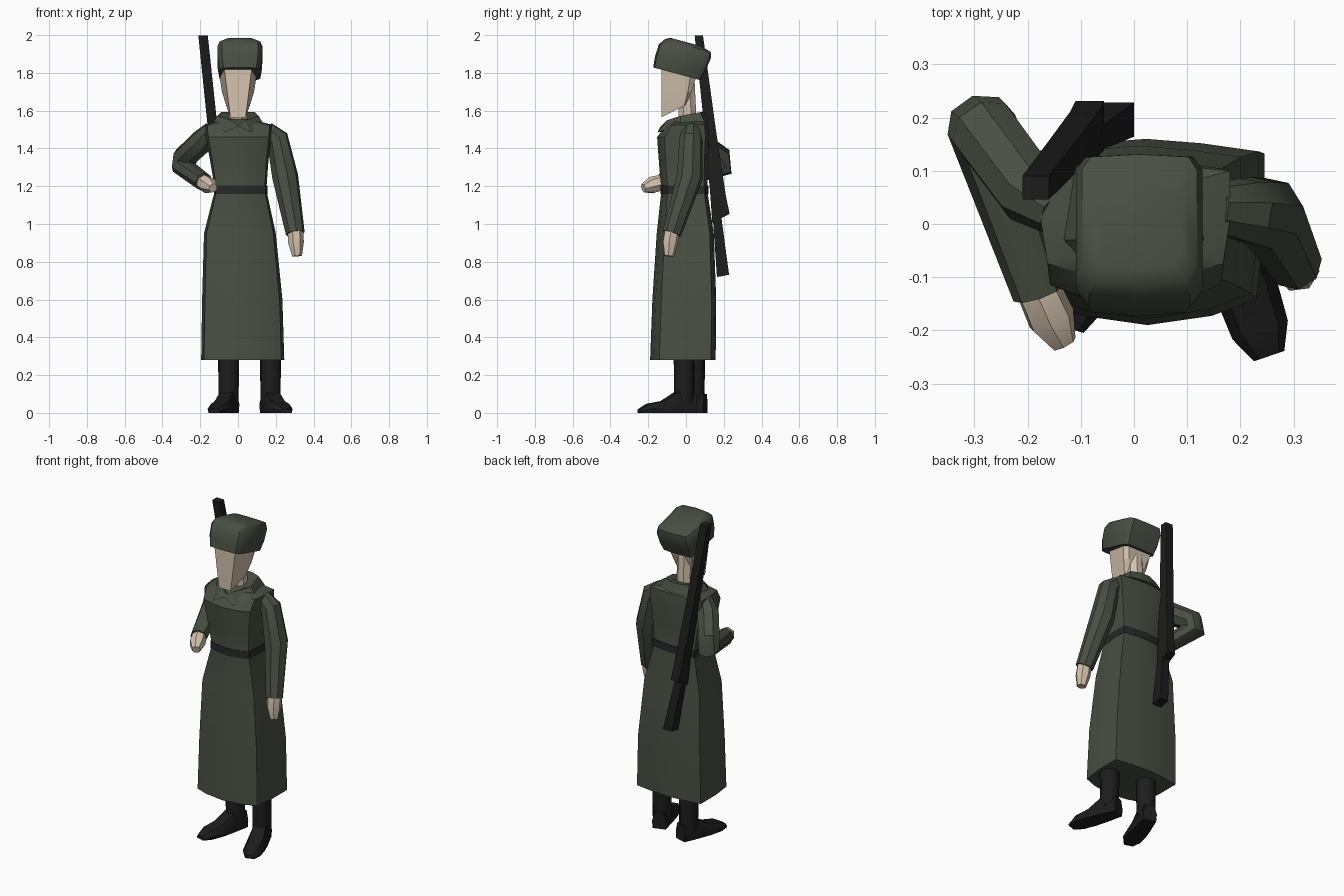
import bpy, bmesh, math
from mathutils import Vector, Matrix

if "Cube" in bpy.data.objects:
    bpy.data.objects.remove(bpy.data.objects["Cube"])


def material(name, rgb):
    m = bpy.data.materials.new(name)
    m.diffuse_color = (*rgb, 1)
    m.use_nodes = True
    m.node_tree.nodes["Principled BSDF"].inputs["Base Color"].default_value = m.diffuse_color
    return m


GREEN = material("green_cloth", (0.065, 0.078, 0.055))
SKIN = material("skin", (0.66, 0.54, 0.42))
BLACK = material("black", (0.012, 0.012, 0.012))
BELT = material("belt_leather", (0.02, 0.022, 0.02))


def loft(name, rings, mat, angle=35, caps=True):
    """Skin a list of equal-length point rings into one object."""
    bm = bmesh.new()
    vs = [[bm.verts.new(p) for p in r] for r in rings]
    n = len(vs[0])
    for a, b in zip(vs, vs[1:]):
        for i in range(n):
            j = (i + 1) % n
            bm.faces.new((a[i], a[j], b[j], b[i]))
    if caps:
        bm.faces.new(vs[0])
        bm.faces.new(vs[-1])
    bmesh.ops.recalc_face_normals(bm, faces=bm.faces)
    me = bpy.data.meshes.new(name)
    bm.to_mesh(me)
    bm.free()
    me.materials.append(mat)
    ob = bpy.data.objects.new(name, me)
    bpy.context.collection.objects.link(ob)
    bpy.ops.object.select_all(action='DESELECT')
    ob.select_set(True)
    bpy.context.view_layer.objects.active = ob
    if angle:
        bpy.ops.object.shade_smooth_by_angle(angle=math.radians(angle))
    return ob


def tube(name, path, mat, sides=8, angle=40):
    """Tapered limb through (x, y, z, radius) points."""
    pts = [Vector(p[:3]) for p in path]
    dirs = [(b - a).normalized() for a, b in zip(pts, pts[1:])]
    tans = [dirs[0]] + [(a + b).normalized() for a, b in zip(dirs, dirs[1:])] + [dirs[-1]]
    u = tans[0].orthogonal().normalized()
    rings, prev = [], tans[0]
    for p, t, q in zip(pts, tans, path):
        u = prev.rotation_difference(t) @ u
        w, prev = t.cross(u), t
        rings.append([p + q[3] * (math.cos(k) * u + math.sin(k) * w)
                      for k in (2 * math.pi * (i + .5) / sides for i in range(sides))])
    return loft(name, rings, mat, angle)


def mirrored(half):
    """Close a right-hand half outline (front to back) into a full ring."""
    return half + [(-x, y, z) for x, y, z in reversed(half)]


# coat body: angular outline stretched to the extents at each height
OUTLINE = [(0, -1), (.55, -.9), (.93, -.72), (1, 0), (1, .86), (.5, .95), (0, 1),
           (-.5, .95), (-1, .86), (-1, 0), (-.93, -.72), (-.55, -.9)]


def section(z, x0, x1, y0, y1, grow=0):
    cx, cy = (x0 + x1) / 2, (y0 + y1) / 2
    rx, ry = (x1 - x0) / 2 + grow, (y1 - y0) / 2 + grow
    return [(cx + a * rx, cy + b * ry, z) for a, b in OUTLINE]


loft("greatcoat", [section(*s) for s in (
    (.28, -.195, .245, -.19, .157),
    (.60, -.19, .235, -.178, .16),
    (.95, -.18, .20, -.155, .147),
    (1.18, -.122, .15, -.13, .112),
    (1.32, -.145, .16, -.143, .115),
    (1.46, -.17, .175, -.153, .122),
    (1.525, -.175, .18, -.105, .115),
    (1.555, -.07, .07, -.05, .08))], GREEN)

# belt
loft("belt", [section(z, -.122, .15, -.13, .112, .006) for z in (1.158, 1.203)], BELT)

# turned-down collar with two front points
loft("collar", [
    mirrored([(.005, -.09, 1.52), (.03, -.085, 1.535), (.075, -.03, 1.56), (.07, .06, 1.585), (.03, .085, 1.59)]),
    mirrored([(.008, -.11, 1.53), (.04, -.10, 1.55), (.11, -.03, 1.572), (.09, .075, 1.592), (.03, .10, 1.592)]),
    mirrored([(.01, -.135, 1.515), (.065, -.15, 1.485), (.135, -.03, 1.53), (.115, .10, 1.535), (.03, .12, 1.535)]),
], GREEN, 20)

# sleeves and hands
tube("hanging_sleeve", [(.15, .03, 1.50, .045), (.208, .026, 1.45, .062), (.25, .02, 1.25, .07),
                        (.303, -.075, .95, .051)], GREEN)
tube("hanging_hand", [(.303, -.075, .96, .043), (.306, -.085, .90, .043), (.312, -.09, .83, .027)], SKIN, 7)
tube("bent_sleeve", [(-.14, .02, 1.50, .045), (-.195, .06, 1.435, .065), (-.28, .175, 1.355, .066),
                     (-.287, .187, 1.30, .066), (-.18, -.13, 1.22, .049)], GREEN)
tube("bent_hand", [(-.182, -.12, 1.22, .043), (-.155, -.18, 1.205, .046), (-.132, -.225, 1.19, .025)], SKIN, 7)

# head and neck
tube("neck", [(0, .01, 1.50, .052), (0, .0, 1.78, .048)], SKIN)
loft("head", [
    mirrored([(.04, -.13, 1.565), (.062, -.01, 1.625), (.03, .0, 1.63)]),
    mirrored([(.055, -.13, 1.68), (.085, .01, 1.70), (.06, .03, 1.70)]),
    mirrored([(.075, -.13, 1.84), (.105, .03, 1.83), (.09, .06, 1.80)]),
], SKIN, 20)

# tilted fur hat: rings of (height, front, back, half width) in hat space
tilt = Matrix.Translation((.01, -.048, 1.795)) @ Matrix.Rotation(-math.radians(15), 4, 'X')
hat = []
for h, f, b, w in ((0, -.13, .13, .108), (.06, -.136, .142, .118), (.125, -.133, .152, .119),
                   (.158, -.112, .143, .108), (.175, -.085, .085, .08)):
    half = [(.0, f, h), (.8 * w, f + .008, h), (w, f + .04, h), (w, b - .03, h), (.85 * w, b - .005, h), (0, b, h)]
    ring = half + [(-x, y, z) for x, y, z in reversed(half[1:-1])]
    hat.append([tilt @ Vector(p) for p in ring])
loft("fur_hat", hat, GREEN, 40)

# legs and boots, each turned outwards
for side, x, y, turn in (("left", .172, -.01, 19), ("right", -.05, .045, -17)):
    tube(side + "_leg", [(x, y, .05, .054), (x, y, .32, .056)], BLACK, 10)
    m = Matrix.Translation((x, y, 0)) @ Matrix.Rotation(math.radians(turn), 4, 'Z')
    rings = [[m @ Vector(p) for p in mirrored([(w * .9, -t, 0), (w, -t, h * .45), (w * .65, -t, h)])]
             for t, w, h in ((-.06, .042, .10), (.04, .054, .112), (.12, .06, .062),
                             (.20, .055, .048), (.252, .03, .02))]
    loft(side + "_boot", rings, BLACK, 35)


# slung rifle: rectangular sections (centre, half sizes, slant of the cut)
def block(x, y, z, a, b, slant=0):
    return [(x - a, y - b, z - slant), (x + a, y - b, z - slant), (x + a, y + b, z + slant), (x - a, y + b, z + slant)]


loft("rifle_barrel", [block(-.185, .068, 1.998, .025, .022), block(-.133, .128, 1.5, .026, .03),
                      block(-.093, .17, 1.15, .027, .041), block(-.083, .185, 1.03, .027, .046, .024)], BLACK, 0)
loft("rifle_stock", [block(-.083, .162, 1.06, .024, .022), block(-.03, .196, .725, .03, .032, .006)], BLACK, 0)
